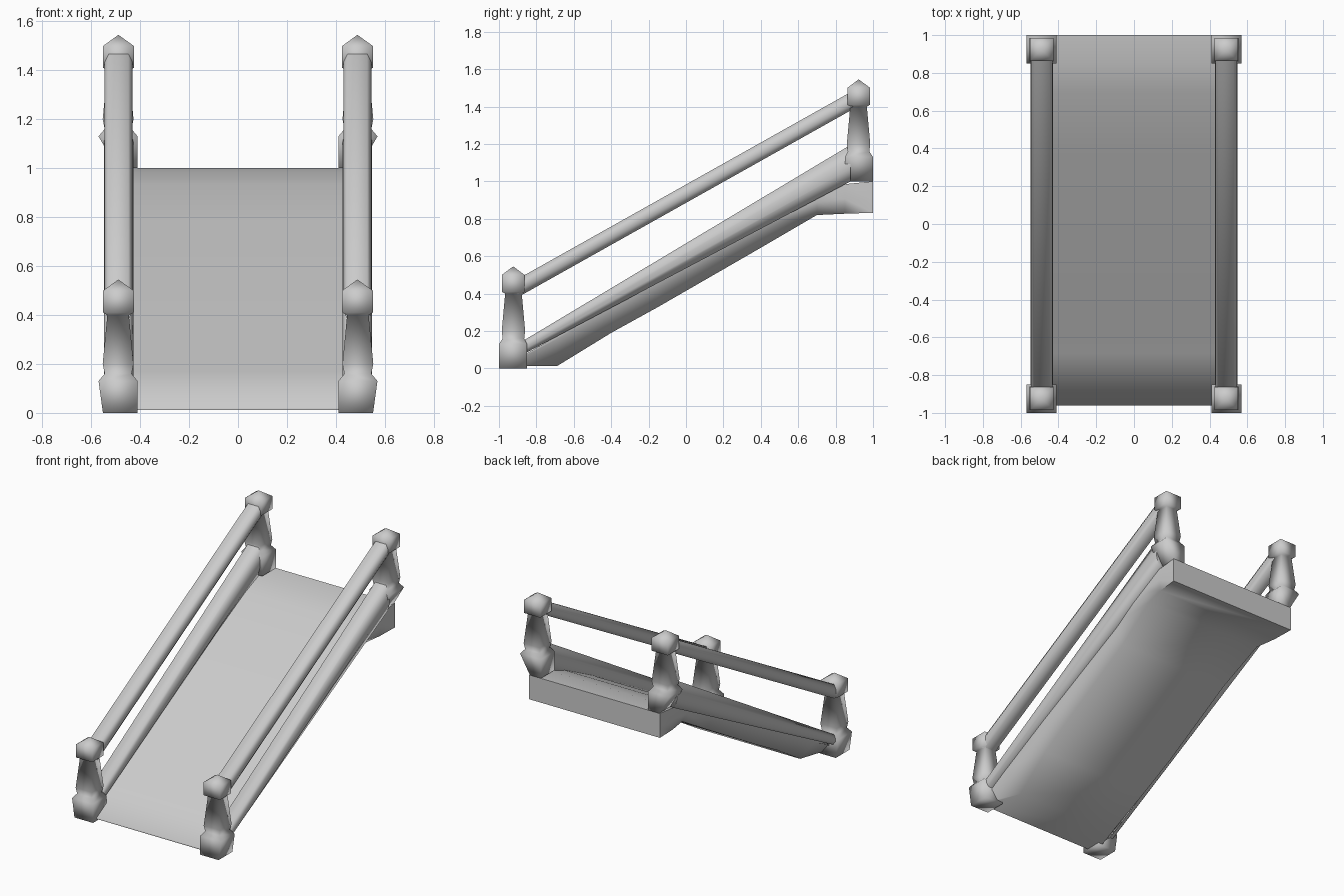
import bpy, bmesh, math

if "Cube" in bpy.data.objects:
    bpy.data.objects.remove(bpy.data.objects["Cube"])


def loft(name, rings, angle=100):
    """Skin a list of equally sized rings and cap both ends."""
    bm = bmesh.new()
    vr = [[bm.verts.new(p) for p in ring] for ring in rings]
    n = len(vr[0])
    for a, b in zip(vr, vr[1:]):
        for i in range(n):
            j = (i + 1) % n
            bm.faces.new((a[i], a[j], b[j], b[i]))
    bm.faces.new(vr[0][::-1])
    bm.faces.new(vr[-1])
    bmesh.ops.remove_doubles(bm, verts=bm.verts[:], dist=0.0015)
    bmesh.ops.recalc_face_normals(bm, faces=bm.faces[:])
    mesh = bpy.data.meshes.new(name)
    bm.to_mesh(mesh)
    bm.free()
    obj = bpy.data.objects.new(name, mesh)
    bpy.context.collection.objects.link(obj)
    bpy.context.view_layer.objects.active = obj
    for o in bpy.context.selected_objects:
        o.select_set(False)
    obj.select_set(True)
    bpy.ops.object.shade_smooth_by_angle(angle=math.radians(angle))
    return obj


def post(name, side, y, z0, foot):
    """Square newel post: flared base, tapering shaft, pointed cap."""
    end = 1 if y > 0 else -1
    # inner x, outer x, inner y, outer y, height
    levels = [
        (0.410, foot, 0.85, 1.00, 0.00),
        (0.410, 0.570, 0.85, 1.00, 0.13),
        (0.435, 0.545, 0.865, 0.98, 0.16),
        (0.427, 0.553, 0.86, 0.985, 0.20),
        (0.446, 0.534, 0.878, 0.967, 0.40),
        (0.426, 0.551, 0.863, 0.985, 0.41),
        (0.426, 0.551, 0.863, 0.985, 0.50),
        (0.488, 0.489, 0.923, 0.924, 0.545),
    ]
    rings = []
    for xi, xo, yi, yo, z in levels:
        rings.append([(side * x, end * yy, z0 + z)
                      for x, yy in ((xi, yi), (xo, yi), (xo, yo), (xi, yo))])
    loft(name, rings)


def bar(name, side, ends, half_width):
    """Octagonal sloping bar; each end is (y, low z, high z)."""
    rings = []
    for y, lo, hi in ends:
        mid, h = (lo + hi) / 2, (hi - lo) / 2
        ring = []
        for cx, cz in ((1, .3), (.7, 1), (-.7, 1), (-1, .3),
                       (-1, -.3), (-.7, -1), (.7, -1), (1, -.3)):
            ring.append((side * 0.488 + cx * half_width, y, mid + cz * h))
        rings.append(ring)
    loft(name, rings, 75)


# Sloping deck: y, top z, bottom z, bottom half width, upright share of side
stations = [
    (-0.96, 0.020, 0.012, 0.48, 0.30),
    (-0.69, 0.172, 0.012, 0.39, 0.10),
    (-0.40, 0.336, 0.190, 0.42, 0.10),
    (-0.15, 0.478, 0.328, 0.43, 0.10),
    (0.40, 0.785, 0.645, 0.43, 0.10),
    (0.70, 0.935, 0.820, 0.46, 0.40),
    (0.85, 0.985, 0.827, 0.49, 0.50),
    (1.00, 1.000, 0.832, 0.50, 0.60),
]
rings = []
for y, t, b, w, f in stations:
    m = t - f * (t - b)
    rings.append([(-0.50, y, t), (0.50, y, t), (0.50, y, m),
                  (w, y, b), (-w, y, b), (-0.50, y, m)])
loft("ramp_deck", rings, 85)

# Posts, handrails and lower side beams on both sides
for label, s in (("left", -1), ("right", 1)):
    post(f"lower_post_{label}", s, -0.92, 0.0, 0.552)
    post(f"upper_post_{label}", s, 0.92, 1.0, 0.495)
    bar(f"handrail_{label}", s,
        [(-0.90, 0.380, 0.478), (0.90, 1.390, 1.488)], 0.057)
    bar(f"side_beam_{label}", s,
        [(-0.90, 0.060, 0.130), (0.88, 1.000, 1.195)], 0.060)
